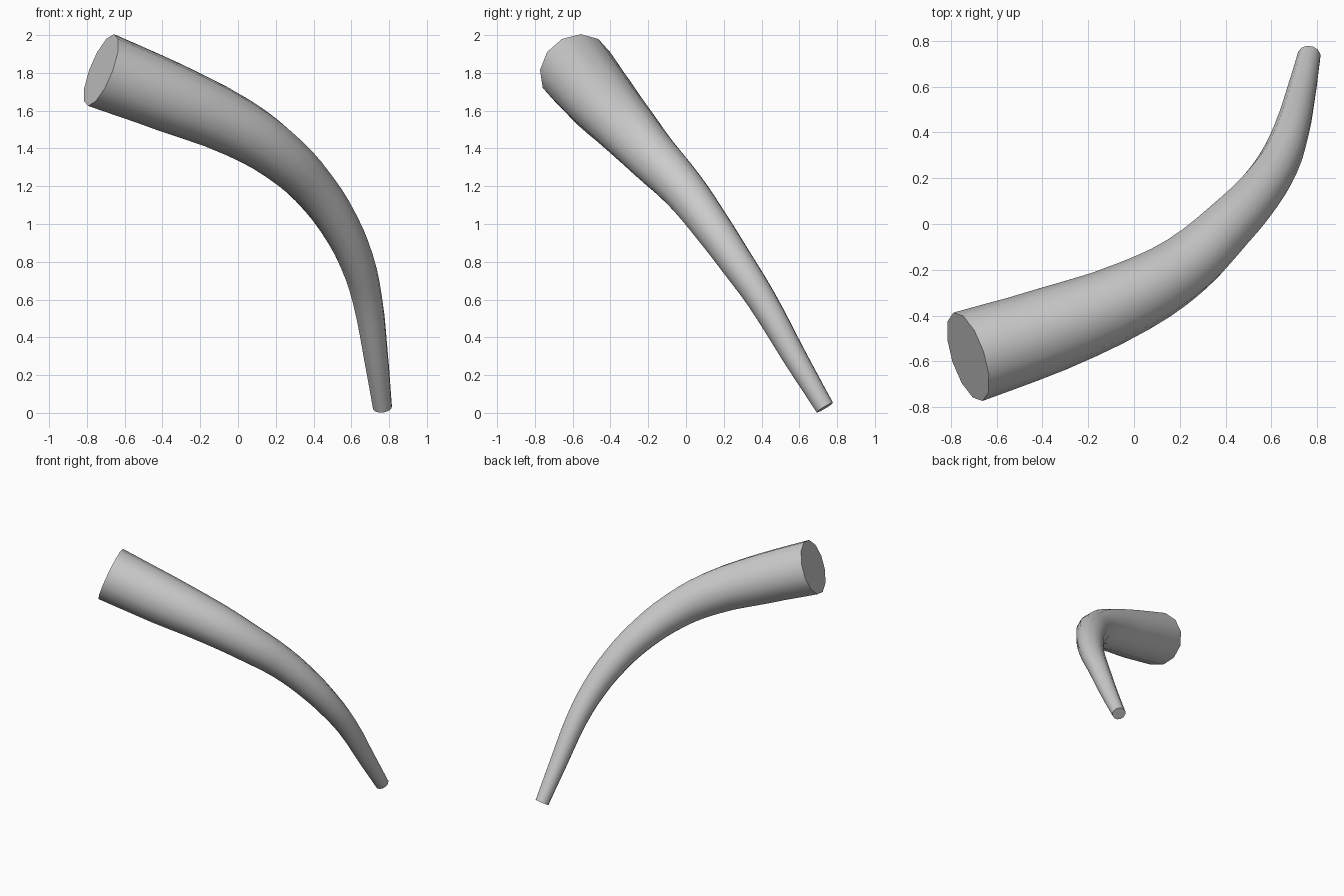
import bpy
import math

if "Cube" in bpy.data.objects:
    bpy.data.objects.remove(bpy.data.objects["Cube"])

# Centre line of the horn: x, y, z, radius (wide end to tip)
path = [
    (-0.725, -0.58, 1.815, 0.203),
    (-0.36, -0.46, 1.67, 0.187),
    (0.0, -0.315, 1.51, 0.160),
    (0.22, -0.185, 1.365, 0.139),
    (0.40, -0.02, 1.19, 0.119),
    (0.535, 0.125, 1.0, 0.104),
    (0.63, 0.265, 0.80, 0.091),
    (0.685, 0.40, 0.60, 0.079),
    (0.73, 0.573, 0.30, 0.065),
    (0.765, 0.735, 0.028, 0.051),
]

# Tapered round sweep with flat end caps
curve = bpy.data.curves.new("curved_horn", "CURVE")
curve.dimensions = "3D"
curve.bevel_mode = "ROUND"
curve.bevel_depth = 1.0
curve.bevel_resolution = 4
curve.resolution_u = 3
curve.use_fill_caps = True
spline = curve.splines.new("BEZIER")
spline.bezier_points.add(len(path) - 1)
for p, (x, y, z, r) in zip(spline.bezier_points, path):
    p.co = (x, y, z)
    p.radius = r
    p.handle_left_type = p.handle_right_type = "AUTO"

horn = bpy.data.objects.new("curved_horn", curve)
bpy.context.collection.objects.link(horn)
bpy.context.view_layer.objects.active = horn
horn.select_set(True)
bpy.ops.object.convert(target="MESH")
horn = bpy.context.object
horn.name = "curved_horn"

# Weld the cap rims, then smooth the sides and keep the rims sharp
import bmesh
bm = bmesh.new()
bm.from_mesh(horn.data)
bmesh.ops.remove_doubles(bm, verts=bm.verts, dist=0.0005)
bmesh.ops.recalc_face_normals(bm, faces=bm.faces)
bm.to_mesh(horn.data)
bm.free()
bpy.ops.object.shade_smooth_by_angle(angle=math.radians(40))
